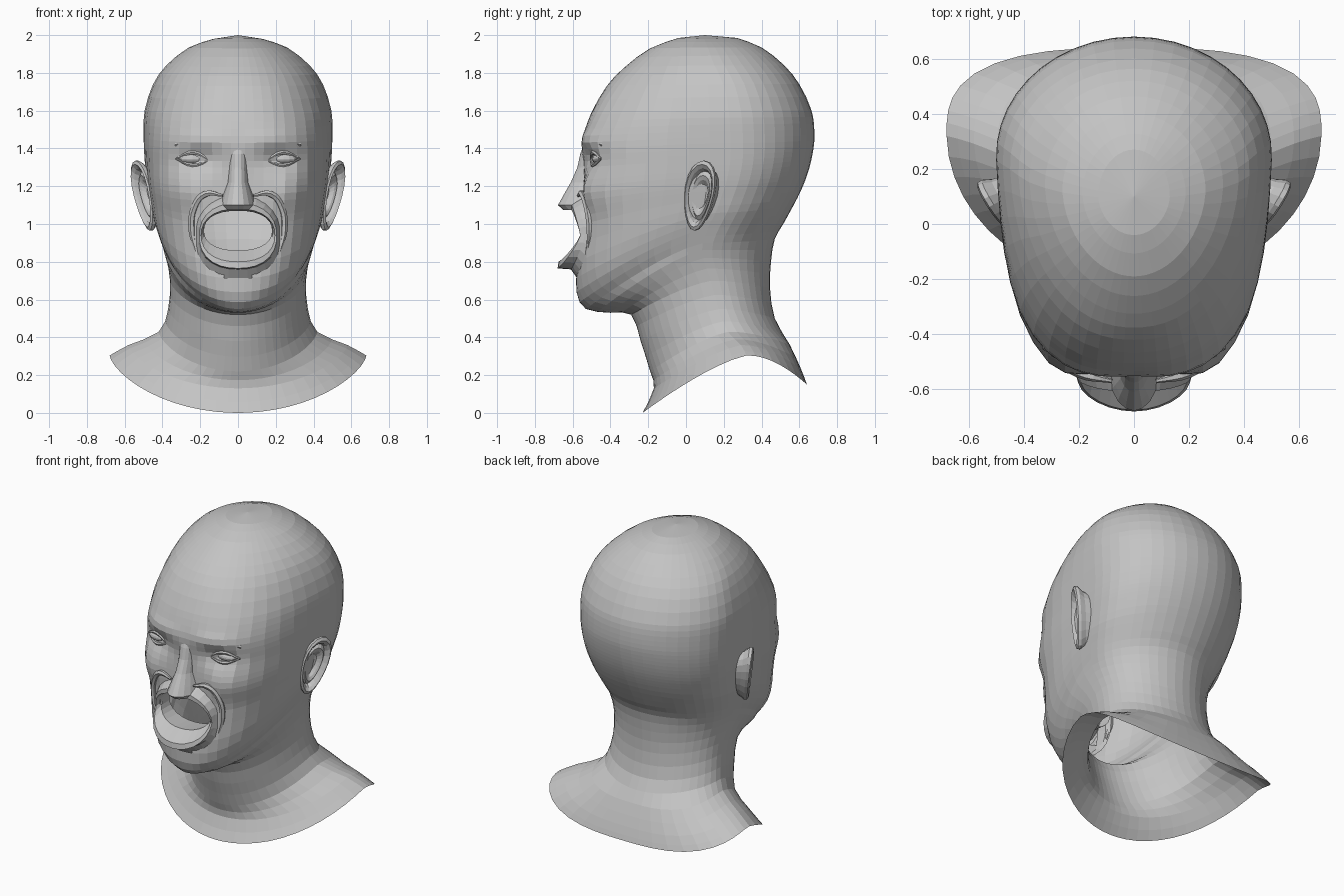
import bpy, bmesh
from math import sin, cos, pi, exp
from mathutils import Vector

if "Cube" in bpy.data.objects:
    bpy.data.objects.remove(bpy.data.objects["Cube"])

GREY = (0.55, 0.55, 0.55, 1)
skin = bpy.data.materials.new("plain_grey")
skin.use_nodes = True
skin.diffuse_color = GREY
skin.node_tree.nodes["Principled BSDF"].inputs["Base Color"].default_value = GREY


def add(name, data):
    data.materials.append(skin)
    ob = bpy.data.objects.new(name, data)
    bpy.context.collection.objects.link(ob)
    return ob


def loft(name, rings, closed=True, tip=None, cut=None, flip=False):
    """Skin a list of equal-length rings; optionally end in a point and cut a hole."""
    bm = bmesh.new()
    rows = [[bm.verts.new(p) for p in ring] for ring in rings]
    n = len(rows[0])
    steps = range(n if closed else n - 1)
    for a, b in zip(rows, rows[1:]):
        for i in steps:
            j = (i + 1) % n
            bm.faces.new((a[i], a[j], b[j], b[i]))
    if tip is not None:
        end = bm.verts.new(tip)
        for i in steps:
            bm.faces.new((rows[-1][i], rows[-1][(i + 1) % n], end))
    if cut:
        holes = [f for f in bm.faces if cut(f.calc_center_median())]
        bmesh.ops.delete(bm, geom=holes, context="FACES")
    if flip:
        bmesh.ops.reverse_faces(bm, faces=bm.faces[:])
    mesh = bpy.data.meshes.new(name)
    bm.to_mesh(mesh)
    bm.free()
    return add(name, mesh)


def ridge(name, points, depth):
    """A tapering fold of skin along a path."""
    cu = bpy.data.curves.new(name, "CURVE")
    cu.dimensions = "3D"
    cu.bevel_depth, cu.bevel_resolution, cu.resolution_u = depth, 1, 4
    sp = cu.splines.new("BEZIER")
    sp.bezier_points.add(len(points) - 1)
    for k, (bp, p) in enumerate(zip(sp.bezier_points, points)):
        bp.co = p
        bp.handle_left_type = bp.handle_right_type = "AUTO"
        bp.radius = 0.4 if k in (0, len(points) - 1) else 1
    sp.use_smooth = False
    add(name, cu)


# Head and neck: tilted rings, each as
# front y, front z, half width, side y, side z, back y, back z, squareness
KEYS = [
    (-.23, .00, .68, .33, .305, .64, .15, 2),
    (-.17, .13, .58, .30, .36, .61, .23, 2),
    (-.19, .22, .42, .23, .43, .55, .36, 2),
    (-.24, .38, .37, .18, .55, .47, .50, 2),
    (-.29, .52, .36, .14, .70, .445, .66, 2),
    (-.40, .53, .38, .10, .82, .45, .80, 2),
    (-.53, .55, .405, .10, .90, .47, .92, 2),
    (-.58, .64, .43, .13, .98, .515, 1.0, 2.4),
    (-.575, .80, .455, .17, 1.06, .57, 1.1, 2.8),
    (-.55, 1.0, .47, .20, 1.14, .61, 1.18, 3.2),
    (-.545, 1.16, .485, .23, 1.23, .645, 1.27, 3.5),
    (-.54, 1.30, .495, .25, 1.34, .67, 1.37, 3.3),
    (-.55, 1.43, .50, .25, 1.46, .68, 1.47, 3),
    (-.505, 1.58, .495, .24, 1.60, .665, 1.60, 2.6),
    (-.42, 1.73, .45, .21, 1.74, .60, 1.74, 2.3),
    (-.325, 1.83, .38, .16, 1.84, .52, 1.84, 2.1),
    (-.19, 1.93, .26, .12, 1.935, .40, 1.935, 2),
    (-.04, 1.985, .13, .10, 1.98, .27, 1.985, 2),
]
# Face relief: x, z, x radius, z radius, push in y (socket, brow, cheek, cheek hollow)
RELIEF = [(.22, 1.345, .10, .06, .04), (.2, 1.45, .14, .04, -.015),
          (.28, 1.18, .09, .09, -.03), (.34, .95, .08, .12, .015)]


def catmull(a, b, c, d, t):
    return [q + .5 * t * (r - p + t * (2 * p - 5 * q + 4 * r - s + t * (3 * (q - r) + s - p)))
            for p, q, r, s in zip(a, b, c, d)]


def resample(keys):
    out = []
    for i in range(len(keys) - 1):
        quad = [keys[min(max(i + k, 0), len(keys) - 1)] for k in (-1, 0, 1, 2)]
        n = 4 if 8 < i < 13 else 2
        out += [catmull(*quad, k / n) for k in range(n)]
    return out + [keys[-1]]


def head_ring(key, half=24):
    fy, fz, hw, sy, sz, by, bz, sq = key
    ring = []
    for i in range(-half, half):
        u = i / half
        a = pi * abs(u) ** 1.15 * (1 if u > 0 else -1)
        front = cos(a) > 0
        n = sq if front else (2.8 if bz < .4 else 2)
        r = (abs(cos(a)) ** n + abs(sin(a)) ** n) ** (-1 / n)
        c = r * abs(cos(a))
        taper = .07 * c if front and bz > .9 else 0
        x = hw * r * sin(a) * (1 - taper)
        y = sy + ((fy if front else by) - sy) * c
        z = sz + ((fz - sz) * c ** 1.35 if front else (bz - sz) * c ** 1.8)
        if front:
            y += c * sum(d * exp(-((abs(x) - bx) / rx) ** 2 - ((z - cz) / rz) ** 2)
                         for bx, cz, rx, rz, d in RELIEF)
        ring.append((x, y, z))
    return ring


def in_mouth(p):
    return p.y < -.3 and (p.x / .2) ** 2 + ((p.z - .935) / .195) ** 2 < 1


loft("head_and_neck", [head_ring(k) for k in resample(KEYS)], tip=(0, .1, 2), cut=in_mouth)

# Wide open mouth: lips rolling inward, open to the hollow head
# half width, top z, bottom z, side y, top y, bottom y
MOUTH = [
    (.235, 1.16, .69, -.49, -.53, -.56),
    (.215, 1.13, .76, -.535, -.58, -.61),
    (.205, 1.11, .765, -.56, -.61, -.68),
    (.195, 1.08, .80, -.56, -.61, -.675),
    (.18, 1.07, .86, -.52, -.57, -.59),
    (.185, 1.08, .85, -.44, -.46, -.45),
]


def mouth_ring(key, n=28):
    rx, zt, zb, ys, yt, yb = key
    ring = []
    for i in range(n):
        a = 2 * pi * i / n
        r = (abs(cos(a)) ** 2.3 + abs(sin(a)) ** 2.3) ** (-1 / 2.3)
        w = abs(sin(a)) ** 1.3
        ring.append((rx * r * cos(a), ys + ((yt if sin(a) > 0 else yb) - ys) * w,
                     (zt + zb) / 2 + (zt - zb) / 2 * r * sin(a)))
    return ring


loft("lips", [mouth_ring(k) for k in MOUTH])

# Nose: z, half width, tip y
NOSE = [(1.10, .05, -.57), (1.075, .085, -.65), (1.10, .10, -.678), (1.15, .085, -.65),
        (1.22, .06, -.61), (1.30, .055, -.575), (1.37, .055, -.56), (1.45, .07, -.53)]
loft("nose", [[(w * sin(a), -.49 + (y + .49) * cos(a), z)
               for a in (pi * k / 10 for k in range(-5, 6))] for z, w, y in NOSE], closed=False)

# Ear rings: scale, outward offset
EAR = [(.65, -.12), (.85, -.03), (1, 0), (1, .018), (.9, .026), (.78, .012),
       (.7, -.015), (.58, 0), (.45, -.008), (.3, -.03)]


def ear_point(side, u, v, out):
    back, outward = Vector((.5, .87, 0)), Vector((.87, -.5, 0))
    p = Vector((.49, .076, 1.15)) + back * u + outward * out + Vector((.2 * v, .13 * v, v))
    return Vector((p.x * side, p.y, p.z))


def ear_ring(side, scale, out, n=20):
    pts = []
    for i in range(n):
        a = 2 * pi * i / n
        width = .088 + .018 * sin(a)
        pts.append(ear_point(side, scale * width * cos(a), scale * .185 * sin(a), out))
    return pts


for side, label in ((1, "left"), (-1, "right")):
    def mirrored(points):
        return [(side * x, y, z) for x, y, z in points]

    loft(label + "_ear", [ear_ring(side, *k) for k in EAR],
         tip=ear_point(side, 0, 0, -.035), flip=side < 0)

    # Eyeball and lids
    bpy.ops.mesh.primitive_uv_sphere_add(segments=14, ring_count=10, radius=1,
                                         location=(side * .24, -.45, 1.345))
    eye = bpy.context.object
    eye.name = label + "_eyeball"
    eye.scale = (.075, .048, .032)
    eye.data.materials.append(skin)
    ridge(label + "_upper_lid", mirrored([(.15, -.505, 1.335), (.23, -.492, 1.378), (.33, -.45, 1.345)]), .013)
    ridge(label + "_lower_lid", mirrored([(.15, -.505, 1.335), (.24, -.492, 1.312), (.33, -.45, 1.345)]), .011)

    # Brow and smile fold
    ridge(label + "_brow", mirrored([(.05, -.53, 1.41), (.18, -.515, 1.435), (.33, -.44, 1.42)]), .024)
    ridge(label + "_smile_fold", mirrored([(.08, -.57, 1.15), (.17, -.55, 1.16), (.23, -.525, 1.09),
                                           (.245, -.51, .97), (.22, -.52, .85)]), .018)
